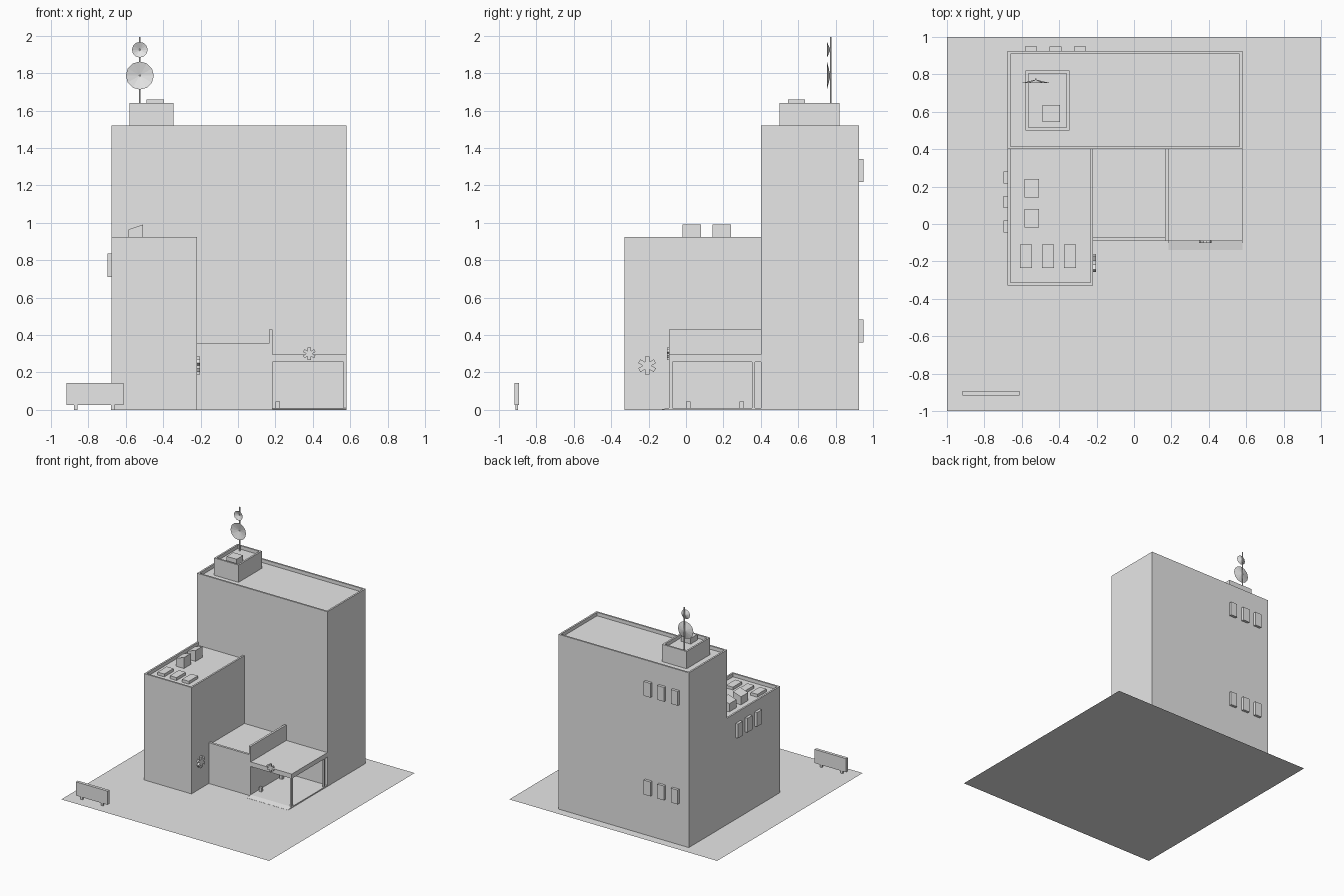
import bpy, bmesh, math
from mathutils import Matrix, Vector

cube = bpy.data.objects.get("Cube")
if cube:
    bpy.data.objects.remove(cube, do_unlink=True)

# One plain concrete grey for everything
grey = bpy.data.materials.new("concrete_grey")
grey.use_nodes = True
colour = (0.8, 0.8, 0.8, 1)
grey.diffuse_color = colour
grey.node_tree.nodes["Principled BSDF"].inputs["Base Color"].default_value = colour


def finish(bm, name):
    mesh = bpy.data.meshes.new(name)
    bm.to_mesh(mesh)
    bm.free()
    mesh.materials.append(grey)
    obj = bpy.data.objects.new(name, mesh)
    bpy.context.collection.objects.link(obj)
    return obj


def box_mesh(x, y, z):
    """Box spanning the given (low, high) ranges."""
    bm = bmesh.new()
    bmesh.ops.create_cube(bm, size=1)
    for v in bm.verts:
        v.co = [r[0] if c < 0 else r[1] for c, r in zip(v.co, (x, y, z))]
    return bm


def box(name, x, y, z):
    return finish(box_mesh(x, y, z), name)


def parapet_block(name, x, y, z, rim=0.015, depth=0.03):
    """Box whose roof is sunk behind a thin rim."""
    bm = box_mesh(x, y, z)
    bm.normal_update()
    roof = max(bm.faces, key=lambda f: f.normal.z)
    bmesh.ops.inset_region(bm, faces=[roof], thickness=rim, use_even_offset=True)
    # A second, zero-width inset gives the rim its vertical inner walls
    bmesh.ops.inset_region(bm, faces=[roof], thickness=0)
    for v in roof.verts:
        v.co.z -= depth
    return finish(bm, name)


def asterisk(name, centre, radius, thickness, turn):
    """Six-armed plate facing -y, turned about z."""
    bm = bmesh.new()
    half = radius * 0.24
    inner = half / math.sin(math.radians(30))
    points = []
    for i in range(6):
        out = Vector((math.sin(i * math.pi / 3), 0, math.cos(i * math.pi / 3)))
        side = Vector((out.z, 0, -out.x))
        notch = math.radians(i * 60 + 30)
        points += [out * radius - side * half, out * radius + side * half,
                   Vector((math.sin(notch), 0, math.cos(notch))) * inner]
    face = bm.faces.new([bm.verts.new(p) for p in points])
    made = bmesh.ops.extrude_face_region(bm, geom=[face])["geom"]
    bmesh.ops.translate(bm, vec=(0, -thickness, 0),
                        verts=[g for g in made if isinstance(g, bmesh.types.BMVert)])
    bmesh.ops.recalc_face_normals(bm, faces=bm.faces)
    bm.transform(Matrix.Translation(centre) @ Matrix.Rotation(turn, 4, 'Z'))
    return finish(bm, name)


# Ground sheet
bm = bmesh.new()
bmesh.ops.create_grid(bm, x_segments=1, y_segments=1, size=1)
finish(bm, "ground_plate")

# Main volumes
parapet_block("tower", (-0.675, 0.58), (0.40, 0.925), (0, 1.52))
parapet_block("side_wing", (-0.675, -0.218), (-0.328, 0.415), (0, 0.925))
parapet_block("roof_house", (-0.58, -0.345), (0.50, 0.82), (1.48, 1.64))
box("roof_house_hatch", (-0.49, -0.395), (0.545, 0.635), (1.60, 1.66))

# Low entrance block with a front lip and a taller dividing wall
box("entrance_block", (-0.22, 0.17), (-0.075, 0.40), (0, 0.335))
box("entrance_front", (-0.22, 0.17), (-0.09, -0.07), (0, 0.355))
box("dividing_wall", (0.167, 0.185), (-0.09, 0.40), (0, 0.43))

# Open canopy bay
box("canopy", (0.185, 0.58), (-0.09, 0.40), (0.255, 0.295))
box("bay_floor", (0.185, 0.58), (-0.09, 0.40), (0, 0.01))
for name, y in (("front", (-0.09, -0.073)), ("rear", (0.353, 0.369))):
    box(f"canopy_{name}_post", (0.564, 0.58), y, (0, 0.26))
for i, y in enumerate((0.0, 0.285)):
    box(f"bay_bollard_{i}", (0.20, 0.225), (y, y + 0.025), (0, 0.045))

# Entry ramp: front top edge lowered to the ground
bm = box_mesh((0.185, 0.58), (-0.14, -0.09), (0, 0.01))
for v in bm.verts:
    if v.co.y < -0.1 and v.co.z > 0:
        v.co.z = 0.001
finish(bm, "bay_ramp")

# Projecting windows on the rear and on the wing side
for i in range(3):
    x = -0.583 + 0.131 * i
    for j, z in enumerate((0.36, 1.218)):
        box(f"rear_window_{j}_{i}", (x, x + 0.065), (0.92, 0.948), (z, z + 0.124))
    y = -0.045 + 0.131 * i
    box(f"side_window_{i}", (-0.698, -0.67), (y, y + 0.065), (0.711, 0.835))

# Wing roof: three flat skylights and two slanted vents
for i in range(3):
    x = -0.61 + 0.118 * i
    box(f"skylight_{i}", (x, x + 0.065), (-0.235, -0.11), (0.88, 0.92))
for i, y in enumerate((-0.018, 0.143)):
    bm = box_mesh((-0.585, -0.508), (y, y + 0.098), (0.88, 0.99))
    for v in bm.verts:
        if v.co.x < -0.55 and v.co.z > 0.95:
            v.co.z = 0.965
    finish(bm, f"roof_vent_{i}")

# Mast with two shallow dishes opening to the front
bm = bmesh.new()
bmesh.ops.create_cone(bm, cap_ends=True, segments=8, radius1=0.005, radius2=0.005,
                      depth=0.39, matrix=Matrix.Translation((-0.525, 0.774, 1.798)))
finish(bm, "mast")
for name, z, radius in (("lower_dish", 1.787, 0.075), ("upper_dish", 1.925, 0.042)):
    bm = bmesh.new()
    bmesh.ops.create_cone(bm, cap_ends=False, segments=12, radius1=radius, radius2=0,
                          depth=0.018, matrix=Matrix.Translation((-0.525, 0.763, z))
                          @ Matrix.Rotation(-math.pi / 2, 4, 'X'))
    bmesh.ops.remove_doubles(bm, verts=bm.verts, dist=0.0001)
    finish(bm, name)

# Asterisk plates on the wing and the canopy edge
asterisk("wing_asterisk", (-0.219, -0.208, 0.236), 0.048, 0.016, math.pi / 2)
asterisk("canopy_asterisk", (0.381, -0.088, 0.30), 0.034, 0.014, 0)

# Roadside board on two short legs
box("board_panel", (-0.917, -0.612), (-0.918, -0.892), (0.025, 0.144))
for i, x in enumerate((-0.877, -0.679)):
    box(f"board_leg_{i}", (x, x + 0.018), (-0.911, -0.899), (0, 0.03))
